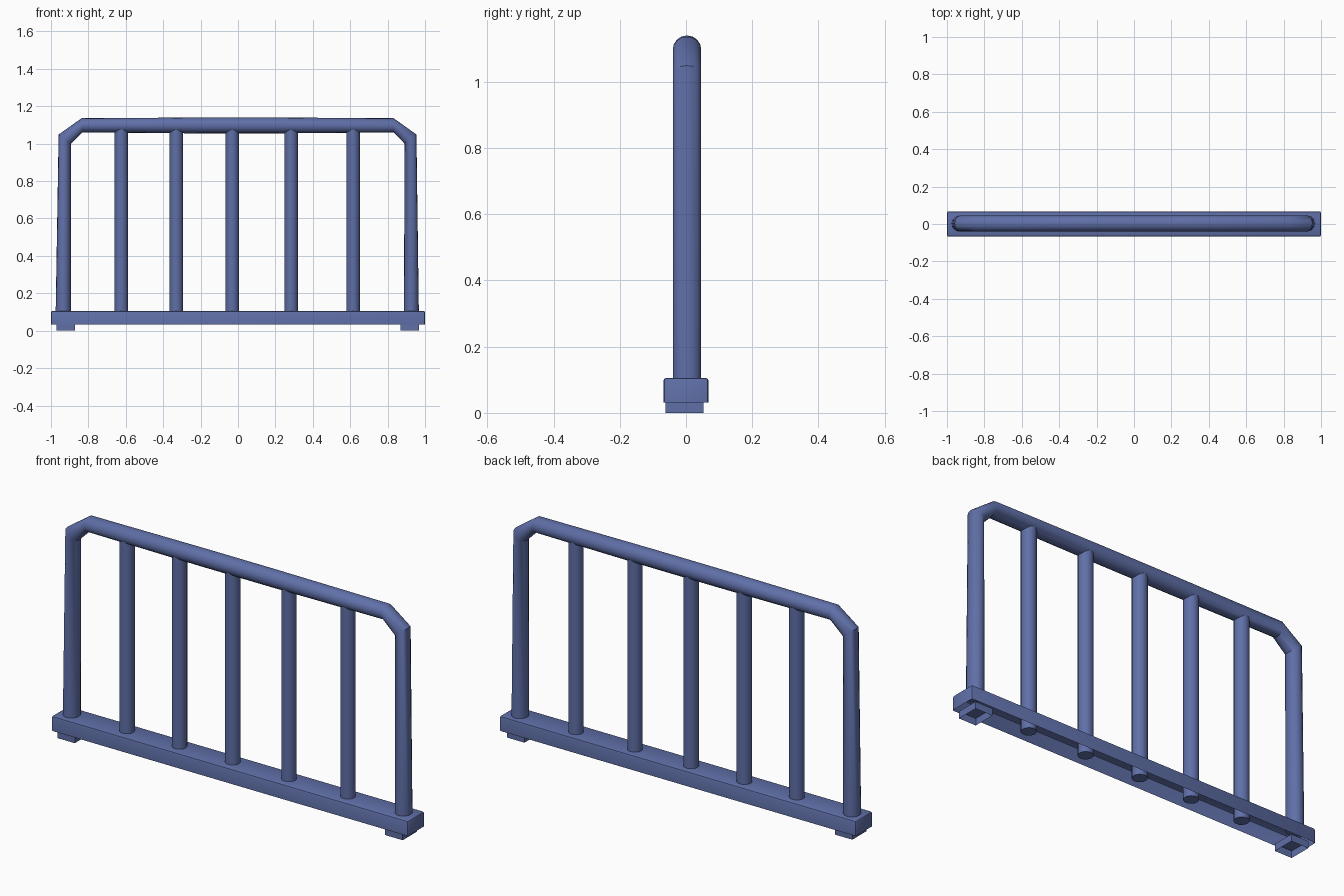
import bpy, bmesh, math
from mathutils import Vector

if "Cube" in bpy.data.objects:
    bpy.data.objects.remove(bpy.data.objects["Cube"])

paint = bpy.data.materials.new("blue_paint")
paint.diffuse_color = (0.115, 0.16, 0.39, 1)
paint.use_nodes = True
paint.node_tree.nodes["Principled BSDF"].inputs["Base Color"].default_value = paint.diffuse_color


def finish(bm, name):
    bmesh.ops.recalc_face_normals(bm, faces=bm.faces)
    me = bpy.data.meshes.new(name)
    bm.to_mesh(me)
    bm.free()
    ob = bpy.data.objects.new(name, me)
    bpy.context.collection.objects.link(ob)
    me.materials.append(paint)
    bpy.ops.object.select_all(action='DESELECT')
    ob.select_set(True)
    bpy.context.view_layer.objects.active = ob
    bpy.ops.object.shade_smooth_by_angle(angle=math.radians(35))
    return ob


def open_box(name, lo, hi, bevel=0):
    """Box with an open underside and optionally softened upper edges."""
    bm = bmesh.new()
    bmesh.ops.create_cube(bm, size=1)
    for v in bm.verts:
        v.co = Vector([lo[i] + (v.co[i] + 0.5) * (hi[i] - lo[i]) for i in range(3)])
    bottom = [f for f in bm.faces if all(v.co.z < lo[2] + 1e-4 for v in f.verts)]
    if bevel:
        edges = [e for e in bm.edges if any(v.co.z > hi[2] - 1e-4 for v in e.verts)]
        bmesh.ops.bevel(bm, geom=edges, offset=bevel, segments=2, profile=0.5, affect='EDGES')
        bottom = [f for f in bm.faces if all(v.co.z < lo[2] + 1e-4 for v in f.verts)]
    bmesh.ops.delete(bm, geom=bottom, context='FACES')
    ob = finish(bm, name)
    # keep open shells facing outwards
    if ob.data.polygons and max(ob.data.polygons, key=lambda p: p.center.z).normal.z < 0:
        ob.data.flip_normals()


def tube(name, rings, ry, y=0.0, sides=16):
    """Tube through rings given as (outer x, outer z, inner x, inner z)."""
    bm = bmesh.new()
    loops = []
    for ox, oz, ix, iz in rings:
        a, b = Vector((ox, y, oz)), Vector((ix, y, iz))
        mid, half = (a + b) / 2, (a - b) / 2
        loops.append([bm.verts.new(mid + half * math.cos(t) + Vector((0, ry * math.sin(t), 0)))
                      for t in (2 * math.pi * k / sides for k in range(sides))])
    for p, q in zip(loops, loops[1:]):
        for k in range(sides):
            n = (k + 1) % sides
            bm.faces.new((p[k], p[n], q[n], q[k]))
    bm.faces.new(loops[0])
    bm.faces.new(loops[-1])
    finish(bm, name)


# Base channel and two feet
open_box("base_rail", (-1, -0.068, 0.032), (1, 0.068, 0.106), 0.009)
open_box("foot_left", (-0.97, -0.062, 0), (-0.872, 0.053, 0.036))
open_box("foot_right", (0.869, -0.062, 0), (0.967, 0.053, 0.036))

# Bent outer frame
tube("outer_frame", [
    (-0.975, 0.095, -0.893, 0.095), (-0.959, 1.049, -0.893, 1.0),
    (-0.836, 1.136, -0.832, 1.060), (-0.2, 1.140, -0.2, 1.055),
    (0.2, 1.140, 0.2, 1.055), (0.832, 1.136, 0.832, 1.060),
    (0.954, 1.049, 0.891, 1.0), (0.967, 0.095, 0.887, 0.095)], 0.043, 0.003)

# Upright bars
for i, x in enumerate((-0.624, -0.330, -0.031, 0.284, 0.615)):
    tube(f"upright_bar_{i + 1}", [(x - 0.036, 0.034, x + 0.036, 0.034),
                                  (x - 0.036, 1.08, x + 0.036, 1.08)], 0.036, 0.003)
